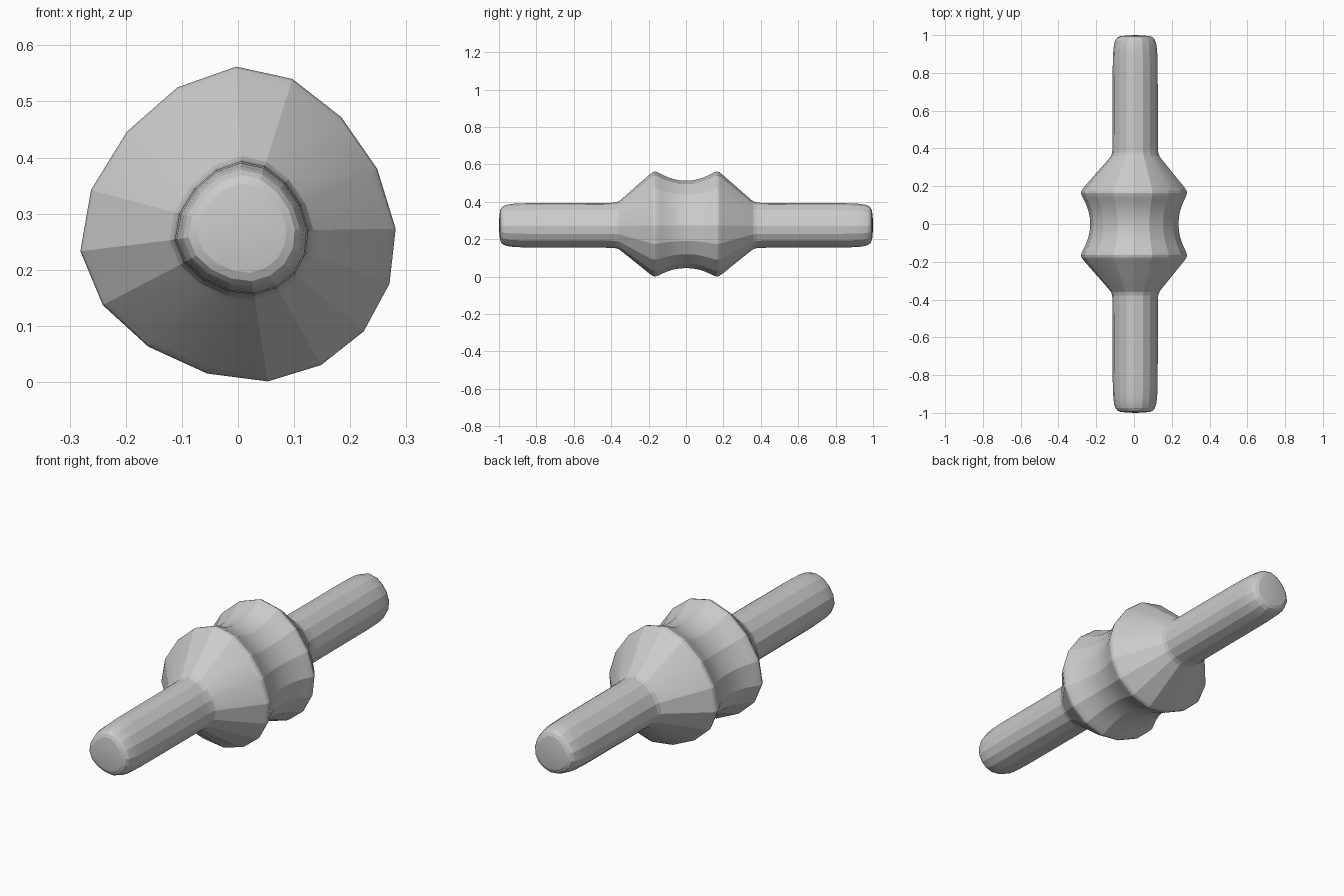
import bpy, bmesh

if "Cube" in bpy.data.objects:
    bpy.data.objects.remove(bpy.data.objects["Cube"])

# Slightly uneven 16-sided cross-section (x, z) of the widest rim
RIM = [(-0.003, 0.562), (0.097, 0.54), (0.184, 0.472), (0.248, 0.38),
       (0.281, 0.273), (0.27, 0.175), (0.224, 0.09), (0.148, 0.03),
       (0.053, 0.001), (-0.055, 0.015), (-0.16, 0.063), (-0.241, 0.137),
       (-0.281, 0.233), (-0.262, 0.342), (-0.198, 0.446), (-0.108, 0.525)]
CENTRE_Z = 0.282

# Half profile from the middle groove to the rod tip: (y, radius)
HALF = [(0.0, 0.234), (0.035, 0.236), (0.07, 0.243), (0.105, 0.255),
        (0.135, 0.269), (0.153, 0.278), (0.165, 0.281), (0.177, 0.278),
        (0.192, 0.268), (0.345, 0.139), (0.36, 0.128), (0.378, 0.122),
        (0.42, 0.120), (0.84, 0.119), (0.92, 0.116), (0.955, 0.111),
        (0.975, 0.104), (0.987, 0.095), (0.994, 0.080), (0.998, 0.050)]
PROFILE = [(-y, r) for y, r in reversed(HALF[1:])] + HALF


def section(bm, y, radius):
    """Scale the rim; the slim rod sits slightly off the rim's centre."""
    s = radius / 0.281
    t = min((1 - s) / 0.57, 1.0)
    return [bm.verts.new((x * s + 0.0065 * t, y,
                          CENTRE_Z + (z - CENTRE_Z) * s - 0.0075 * t))
            for x, z in RIM]


bm = bmesh.new()
rings = [section(bm, y, r) for y, r in PROFILE]

# Side faces between neighbouring sections
n = len(RIM)
for a, b in zip(rings, rings[1:]):
    for i in range(n):
        j = (i + 1) % n
        bm.faces.new((a[i], a[j], b[j], b[i]))

# Shallow domed tips
for ring, y in ((rings[0], -1.0), (rings[-1], 1.0)):
    tip = bm.verts.new((0.0065, y, CENTRE_Z - 0.0075))
    for i in range(n):
        bm.faces.new((ring[i], ring[(i + 1) % n], tip))

bmesh.ops.recalc_face_normals(bm, faces=bm.faces)
mesh = bpy.data.meshes.new("grooved_spindle")
bm.to_mesh(mesh)
bm.free()
spindle = bpy.data.objects.new("grooved_spindle", mesh)
bpy.context.collection.objects.link(spindle)

# Soft along the profile, crisp between the side facets
bpy.context.view_layer.objects.active = spindle
spindle.select_set(True)
bpy.ops.object.shade_smooth_by_angle(angle=0.26)
